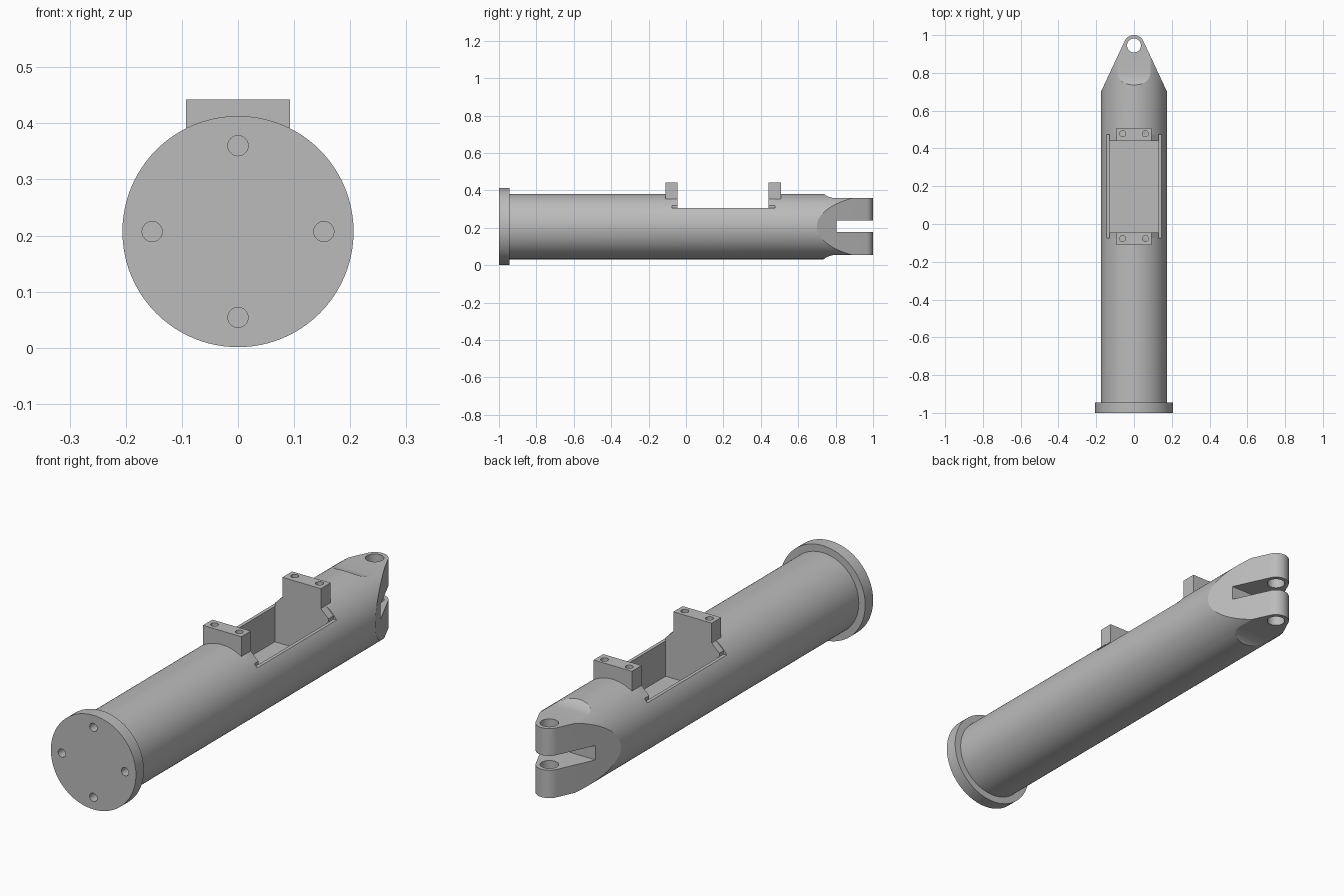
import bpy, bmesh, math
from mathutils import Matrix, Vector

old = bpy.data.objects.get("Cube")
if old:
    bpy.data.objects.remove(old, do_unlink=True)

CZ = 0.207       # height of the tube axis
TUBE_R = 0.175

grey = bpy.data.materials.new("plain grey")
grey.use_nodes = True
grey.diffuse_color = (0.5, 0.5, 0.5, 1)
grey.node_tree.nodes["Principled BSDF"].inputs["Base Color"].default_value = (0.5, 0.5, 0.5, 1)


def finish(name, bm):
    bmesh.ops.recalc_face_normals(bm, faces=bm.faces[:])
    mesh = bpy.data.meshes.new(name)
    bm.to_mesh(mesh)
    bm.free()
    mesh.materials.append(grey)
    obj = bpy.data.objects.new(name, mesh)
    bpy.context.collection.objects.link(obj)
    return obj


def rod(name, start, end, radius, sides=32):
    """Cylinder between two points."""
    start, end = Vector(start), Vector(end)
    bm = bmesh.new()
    turn = (end - start).to_track_quat('Z', 'Y').to_matrix().to_4x4()
    bmesh.ops.create_cone(bm, cap_ends=True, segments=sides, radius1=radius, radius2=radius,
                          depth=(end - start).length,
                          matrix=Matrix.Translation((start + end) / 2) @ turn)
    return finish(name, bm)


def prism(name, points, axis, low, high):
    """Extrude a 2D outline along the x, y or z axis."""
    bm = bmesh.new()
    place = {'x': lambda p: (low, p[0], p[1]),
             'y': lambda p: (p[0], low, p[1]),
             'z': lambda p: (p[0], p[1], low)}[axis]
    face = bm.faces.new([bm.verts.new(place(p)) for p in points])
    moved = bmesh.ops.extrude_face_region(bm, geom=[face])["geom"]
    shift = Vector([(high - low) * (axis == a) for a in 'xyz'])
    bmesh.ops.translate(bm, vec=shift, verts=[g for g in moved if isinstance(g, bmesh.types.BMVert)])
    return finish(name, bm)


def box(name, x, y, z):
    return prism(name, [(x[0], y[0]), (x[1], y[0]), (x[1], y[1]), (x[0], y[1])], 'z', *z)


def carve(obj, cutters, operation='DIFFERENCE'):
    """Apply each cutter to the object, then drop the cutters."""
    for cutter in cutters:
        mod = obj.modifiers.new("cut", 'BOOLEAN')
        mod.operation, mod.solver, mod.object = operation, 'EXACT', cutter
        graph = bpy.context.evaluated_depsgraph_get()
        mesh = bpy.data.meshes.new_from_object(obj.evaluated_get(graph))
        obj.modifiers.clear()
        obj.data = mesh
        bpy.data.objects.remove(cutter, do_unlink=True)


# Tube, narrowed in plan to a rounded lug
tube = rod("tube", (0, -0.96, CZ), (0, 1.05, CZ), TUBE_R, 96)
lug_y, lug_r = 0.945, 0.055
arc = [math.radians(25 + 130 * i / 20) for i in range(21)]
plan = [(0.3, -1.2), (0.3, 0.432)]
plan += [(lug_r * math.cos(a), lug_y + lug_r * math.sin(a)) for a in arc]
plan += [(-0.3, 0.432), (-0.3, -1.2)]
carve(tube, [prism("plan_cutter", plan, 'z', -0.2, 0.8)], 'INTERSECT')

# Flats above and below the lug, each ending in a hollow curve
flat = [(1.1, 0.152), (0.80, 0.152), (0.78, 0.154), (0.76, 0.160), (0.745, 0.168),
        (0.73, 0.18), (0.73, 0.25), (1.1, 0.25)]
for side in (1, -1):
    carve(tube, [prism("flat_cutter", [(y, CZ + side * h) for y, h in flat], 'x', -0.4, 0.4)])

# Fork slot and pin hole
carve(tube, [box("slot_cutter", (-0.4, 0.4), (0.805, 1.2), (0.177, 0.24)),
             rod("pin_cutter", (0, lug_y, -0.1), (0, lug_y, 0.6), 0.037, 40)])

# Open top and the pocket sunk below its rim
carve(tube, [box("opening_cutter", (-0.4, 0.4), (-0.075, 0.475), (0.305, 0.6)),
             box("pocket_cutter", (-0.13, 0.13), (-0.075, 0.475), (0.15, 0.4))])

# End flange with four screw holes
flange = rod("end_flange", (0, -1, CZ), (0, -0.945, CZ), 0.206, 96)
for k in range(4):
    a = k * math.pi / 2
    x, z = 0.153 * math.cos(a), CZ + 0.153 * math.sin(a)
    carve(flange, [rod("screw_cutter", (x, -1.1, z), (x, -0.955, z), 0.018, 24)])

# Mounting blocks at both pocket ends, flared to the pocket width below
half = [(0.13, 0.14), (0.13, 0.32), (0.093, 0.355), (0.093, 0.442)]
outline = half + [(-x, z) for x, z in reversed(half)]
parts = [tube, flange]
for name, low, high, back, hole_y in (("front", -0.11, -0.045, -0.08, -0.077),
                                      ("rear", 0.44, 0.507, 0.48, 0.478)):
    block = prism(name + "_mounting_block", outline, 'y', low, high)
    # keep the flare inside the pocket only
    span = (low - 0.05, back) if name == "front" else (back, high + 0.05)
    carve(block, [box("trim_cutter", sorted((s * 0.093, s * 0.3)), span, (0, 0.6)) for s in (1, -1)])
    carve(block, [rod("bolt_cutter", (s * 0.06, hole_y, 0.37), (s * 0.06, hole_y, 0.5), 0.016, 24)
                  for s in (1, -1)])
    parts.append(block)

# Smooth round surfaces, keep crisp edges
bpy.ops.object.select_all(action='DESELECT')
for obj in parts:
    obj.select_set(True)
bpy.context.view_layer.objects.active = tube
bpy.ops.object.shade_smooth_by_angle(angle=math.radians(25))
